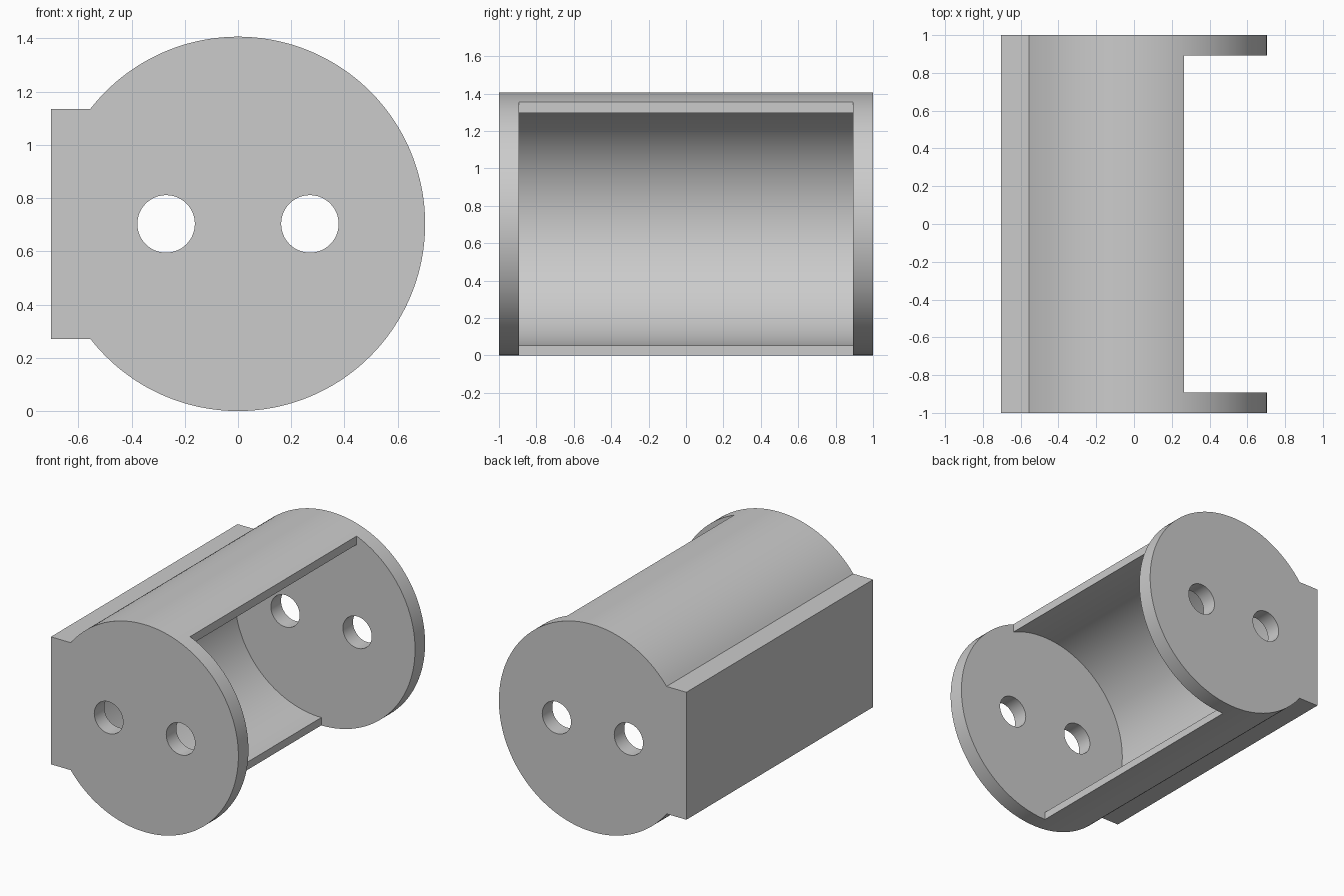
import bpy
import bmesh
import math

cube = bpy.data.objects.get("Cube")
if cube:
    bpy.data.objects.remove(cube, do_unlink=True)

R = 0.703          # outer radius, also the height of the axis
INNER = 0.65       # cavity radius
HALF = 1.0         # half length
CAVITY = 0.892     # half length of the cavity
BLOCK_Z = 0.432    # half height of the mounting block
LIP_X = 0.265      # where the upper wall ends

grey = bpy.data.materials.new("light grey")
grey.use_nodes = True
grey.diffuse_color = (0.6, 0.6, 0.6, 1)
grey.node_tree.nodes["Principled BSDF"].inputs["Base Color"].default_value = (0.6, 0.6, 0.6, 1)


def arc(radius, start, end, steps, cx=0.0):
    return [(cx + radius * math.cos(start + (end - start) * i / steps),
             radius * math.sin(start + (end - start) * i / steps))
            for i in range(steps + 1)]


def prism(name, profile, half):
    """Extrude an x-z profile, measured from the axis, along y."""
    bm = bmesh.new()
    face = bm.faces.new([bm.verts.new((x, -half, z + R)) for x, z in profile])
    out = bmesh.ops.extrude_face_region(bm, geom=[face])
    moved = [v for v in out["geom"] if isinstance(v, bmesh.types.BMVert)]
    bmesh.ops.translate(bm, verts=moved, vec=(0, 2 * half, 0))
    bmesh.ops.recalc_face_normals(bm, faces=bm.faces)
    mesh = bpy.data.meshes.new(name)
    bm.to_mesh(mesh)
    bm.free()
    mesh.materials.append(grey)
    obj = bpy.data.objects.new(name, mesh)
    bpy.context.collection.objects.link(obj)
    return obj


# Drum with a flat mounting block on one side
join = math.pi - math.asin(BLOCK_Z / R)
housing = prism("housing", arc(R, -join, join, 128)
                + [(-R, BLOCK_Z), (-R, -BLOCK_Z)], HALF)

# Cavity, open from the upper lip round to the lowest point
lip = math.acos(LIP_X / INNER)
cutters = [prism("cavity_cutter", arc(INNER, lip, 1.5 * math.pi, 80)
                 + [(0, -0.9), (0.9, -0.9), (0.9, 0.9), (LIP_X, 0.9)], CAVITY)]

# Two holes through both end plates
for side, x in (("left", 0.27), ("right", -0.27)):
    circle = arc(0.108, 0, 2 * math.pi, 48, x)[:-1]
    cutters.append(prism(side + "_hole_cutter", circle, 1.2))

for cutter in cutters:
    mod = housing.modifiers.new(cutter.name, "BOOLEAN")
    mod.operation = "DIFFERENCE"
    mod.solver = "EXACT"
    mod.object = cutter

# Bake the cuts and drop the cutters
bpy.context.view_layer.update()
graph = bpy.context.evaluated_depsgraph_get()
baked = bpy.data.meshes.new_from_object(housing.evaluated_get(graph))
housing.modifiers.clear()
housing.data = baked
for cutter in cutters:
    bpy.data.objects.remove(cutter, do_unlink=True)

bpy.ops.object.select_all(action="DESELECT")
housing.select_set(True)
bpy.context.view_layer.objects.active = housing
bpy.ops.object.shade_smooth_by_angle(angle=math.radians(25))
